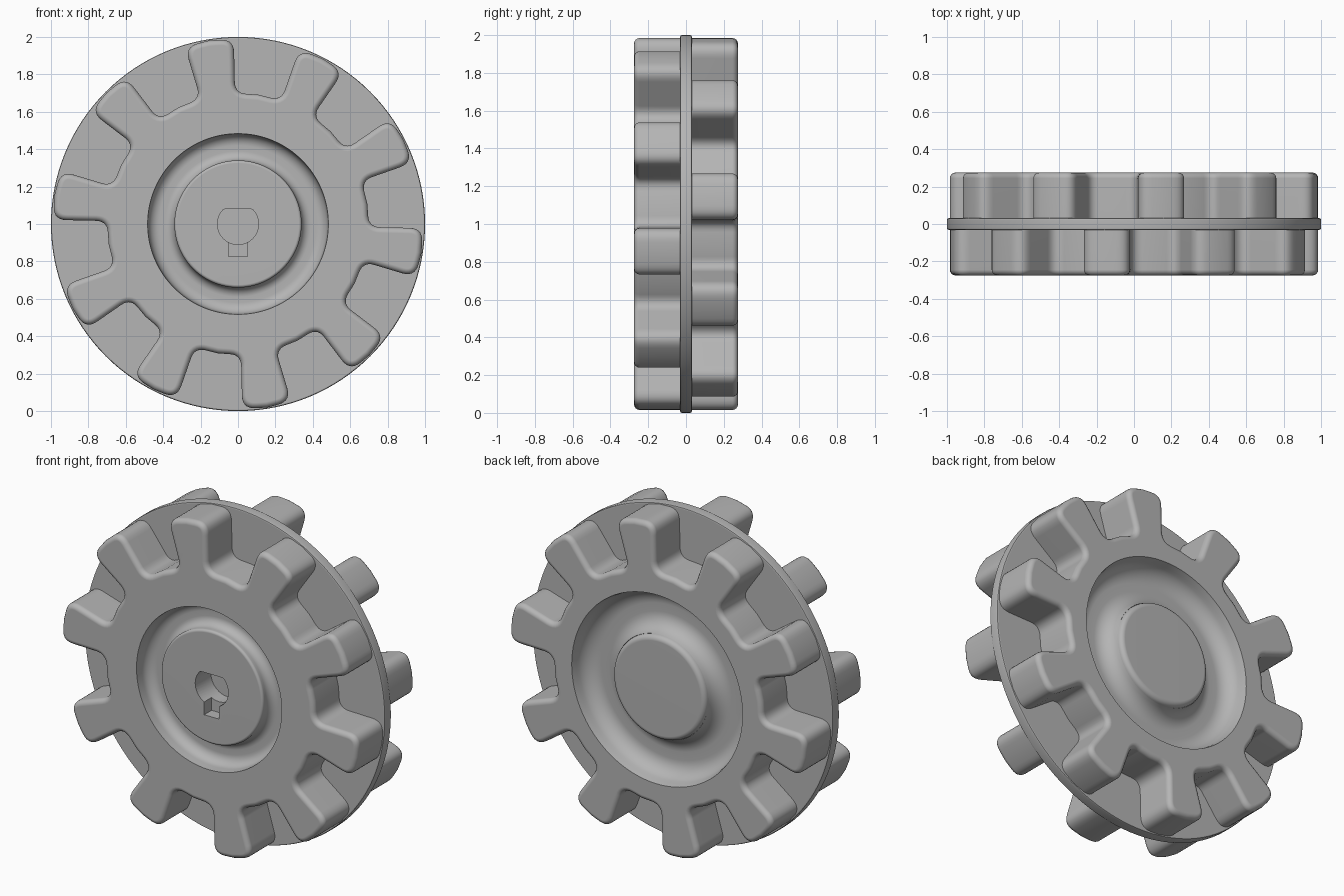
import bpy, bmesh, math
from mathutils import Matrix, Vector

cube = bpy.data.objects.get("Cube")
if cube:
    bpy.data.objects.remove(cube)

TEETH = 10
FACE = 0.275
ROOT_R, TIP_R = 0.70, 0.99
HALF_TOOTH = math.radians(7.7)
PHASE = math.radians(-9)

grey = bpy.data.materials.new("plain_grey")
grey.use_nodes = True
grey.diffuse_color = (0.46, 0.46, 0.46, 1)
bsdf = next(n for n in grey.node_tree.nodes if n.type == 'BSDF_PRINCIPLED')
bsdf.inputs["Base Color"].default_value = grey.diffuse_color


def polar(r, a):
    return Vector((r * math.cos(a), r * math.sin(a), 0))


def make_object(name, bm):
    bmesh.ops.recalc_face_normals(bm, faces=bm.faces)
    mesh = bpy.data.meshes.new(name)
    bm.to_mesh(mesh)
    bm.free()
    mesh.materials.append(grey)
    ob = bpy.data.objects.new(name, mesh)
    bpy.context.collection.objects.link(ob)
    return ob


def extrude_outline(name, points, z0, z1):
    bm = bmesh.new()
    face = bm.faces.new([bm.verts.new((p.x, p.y, z0)) for p in points])
    ext = bmesh.ops.extrude_face_region(bm, geom=[face])
    top = [g for g in ext["geom"] if isinstance(g, bmesh.types.BMVert)]
    bmesh.ops.translate(bm, verts=top, vec=(0, 0, z1 - z0))
    return make_object(name, bm)


def lathe(name, profile, steps=96):
    bm = bmesh.new()
    verts = [bm.verts.new((r, 0, z)) for r, z in profile]
    edges = [bm.edges.new(pair) for pair in zip(verts, verts[1:])]
    bmesh.ops.spin(bm, geom=verts + edges, axis=(0, 0, 1), cent=(0, 0, 0),
                   angle=math.tau, steps=steps, use_merge=True)
    bmesh.ops.remove_doubles(bm, verts=bm.verts, dist=1e-5)
    return make_object(name, bm)


def arc(cx, cz, r, start, end, steps=8):
    # part of a profile, swept in degrees
    return [(cx + r * math.cos(a), cz + r * math.sin(a)) for a in
            (math.radians(start + (end - start) * i / steps) for i in range(steps + 1))]


def gear_outline():
    # corners carry a rounding length, mid-arc points carry none
    pts = []
    pitch = math.tau / TEETH
    for i in range(TEETH):
        a = PHASE + i * pitch
        pts += [(polar(ROOT_R, a - HALF_TOOTH), 0.06),
                (polar(TIP_R, a - HALF_TOOTH), 0.075),
                (polar(TIP_R + 0.003, a), 0),
                (polar(TIP_R, a + HALF_TOOTH), 0.075),
                (polar(ROOT_R, a + HALF_TOOTH), 0.06),
                (polar(ROOT_R, a + pitch / 2), 0)]
    out = []
    for i, (p, d) in enumerate(pts):
        if not d:
            out.append(p)
            continue
        a = p + (pts[i - 1][0] - p).normalized() * d
        b = p + (pts[(i + 1) % len(pts)][0] - p).normalized() * d
        for k in range(8):
            t = k / 7
            out.append(a * (1 - t) ** 2 + p * 2 * t * (1 - t) + b * t ** 2)
    return out


def finish(ob, cutters=(), bevel=0.03, segments=4):
    # bevel, cut, bake the result and shade it
    mod = ob.modifiers.new("Bevel", 'BEVEL')
    mod.width, mod.segments = bevel, segments
    mod.limit_method, mod.angle_limit = 'ANGLE', math.radians(50)
    for c in cutters:
        mod = ob.modifiers.new("Cut", 'BOOLEAN')
        mod.operation, mod.object, mod.solver = 'DIFFERENCE', c, 'EXACT'
    deps = bpy.context.evaluated_depsgraph_get()
    ob.data = bpy.data.meshes.new_from_object(ob.evaluated_get(deps))
    ob.modifiers.clear()
    for c in cutters:
        bpy.data.objects.remove(c)
    bpy.ops.object.select_all(action='DESELECT')
    ob.select_set(True)
    bpy.context.view_layer.objects.active = ob
    bpy.ops.object.shade_smooth_by_angle(angle=math.radians(40))
    mod = ob.modifiers.new("Face Normals", 'WEIGHTED_NORMAL')
    mod.keep_sharp = True


# Thin centre disc
disc = extrude_outline("centre_disc", [polar(1, math.tau * i / 128) for i in range(128)],
                       -0.032, 0.032)
finish(disc, bevel=0.01, segments=2)

# Front recess: ring groove around a nearly flush boss
front_cut = lathe("front_recess_cutter",
                  [(0, 0.25)] + arc(0.325, 0.235, 0.015, 90, 0, 4)
                  + arc(0.39, 0.22, 0.05, 180, 270)
                  + arc(0.42, 0.23, 0.06, 270, 360)
                  + [(0.485, 0.3), (0, 0.3)])

# Back recess: wide rounded dish around a soft boss
back_cut = lathe("back_recess_cutter",
                 [(0, 0.26)] + arc(0.28, 0.23, 0.03, 90, 0, 5)
                 + arc(0.41, 0.25, 0.1, 190, 270)
                 + arc(0.46, 0.25, 0.1, 270, 355)
                 + [(0.575, 0.3), (0, 0.3)])

# Axle socket: round hole with a flat top, plus a shallow key slot
socket = [polar(0.11, math.tau * i / 48) for i in range(48)]
for p in socket:
    p.y = min(p.y, 0.08)
hole_cut = extrude_outline("axle_hole_cutter", socket, 0.1, 0.3)
slot = [Vector(p) for p in ((-0.05, -0.175, 0), (0.05, -0.175, 0), (0.05, 0, 0), (-0.05, 0, 0))]
slot_cut = extrude_outline("key_slot_cutter", slot, 0.18, 0.3)

# Toothed treads, the back one turned half a pitch
stand = Matrix.Rotation(math.pi / 2, 4, 'X')
turn = Matrix.Rotation(math.pi, 4, 'Z')
lift = Matrix.Translation((0, 0, 1))
for name, cutters, place in (("front_tread", [front_cut, hole_cut, slot_cut], stand),
                             ("back_tread", [back_cut], turn @ stand)):
    tread = extrude_outline(name, gear_outline(), -0.01, FACE)
    finish(tread, cutters)
    tread.matrix_world = lift @ place
disc.matrix_world = lift @ stand
